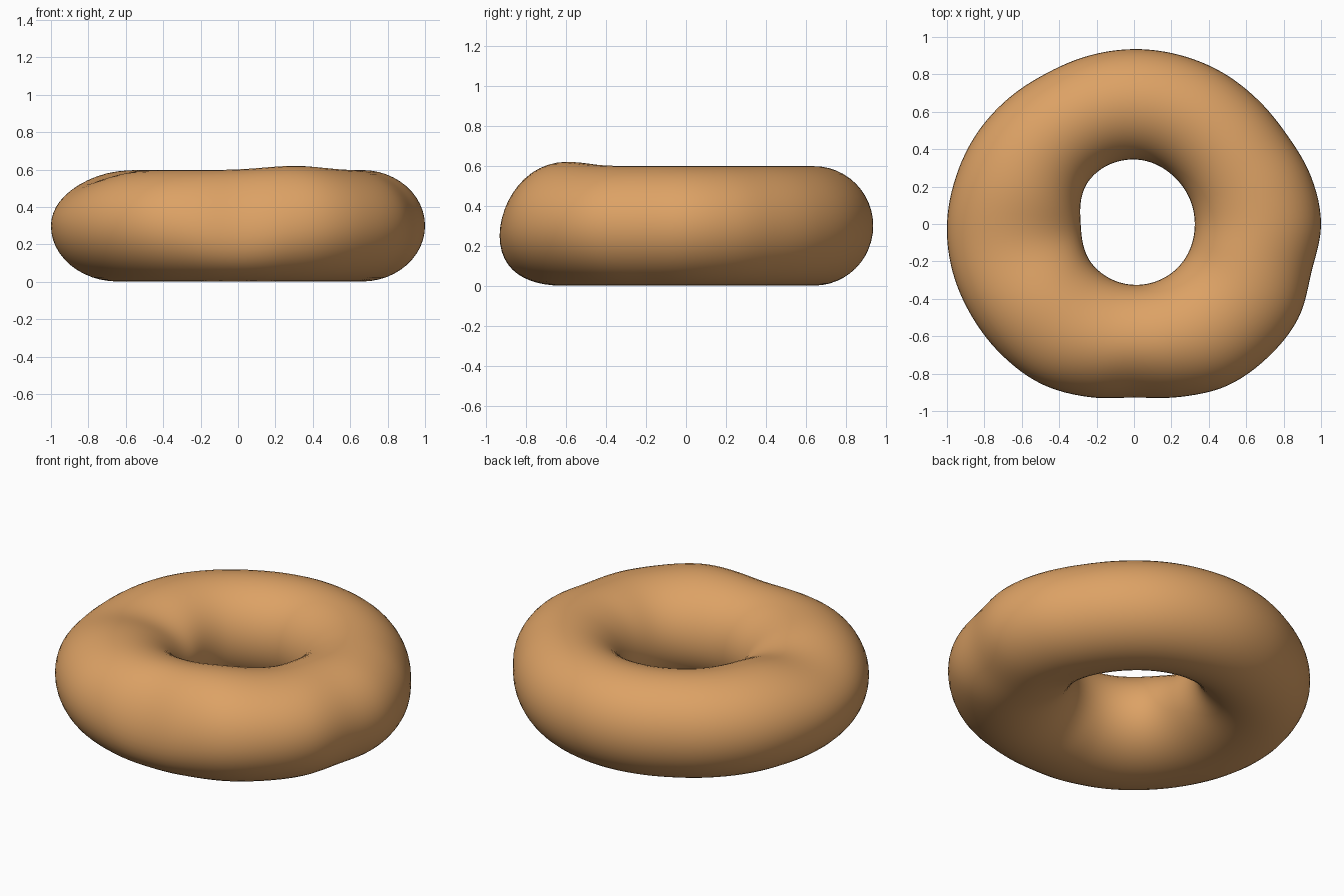
import bpy, bmesh
from math import sin, cos, radians, pi, exp, tau

if "Cube" in bpy.data.objects:
    bpy.data.objects.remove(bpy.data.objects["Cube"])

# Outer and inner radii around the ring, counter-clockwise from +x
OUTER = [1.0, .98, .947, .938, .938, .936, .935, .932, .932, .95, .97, .985,
         1.0, 1.003, .998, .995, .988, .957, .928, .957, .998, 1.01, 1.013, .983]
INNER = [.325, .33, .345, .335, .285, .31, .325, .33]


def loop_value(values, a):
    """Smooth closed interpolation through evenly spaced values."""
    n = len(values)
    f = (a % tau) / tau * n
    i = int(f)
    t = f - i
    p0, p1, p2, p3 = (values[(i + k) % n] for k in (-1, 0, 1, 2))
    return p1 + .5 * t * (p2 - p0 + t * (2 * p0 - 5 * p1 + 4 * p2 - p3
                          + t * (3 * (p1 - p2) + p3 - p0)))


def lump(a, centre, width):
    d = (a - radians(centre) + pi) % tau - pi
    return exp(-(d / radians(width)) ** 2)


# Lumpy dough ring: elliptical section swept around with uneven radii
SEG, SIDES = 144, 48
bm = bmesh.new()
rings = []
for i in range(SEG):
    a = tau * i / SEG
    ro, ri = loop_value(OUTER, a), loop_value(INNER, a)
    mid, half = (ro + ri) / 2, (ro - ri) / 2
    top = .298 + .022 * lump(a, 297, 20) - .045 * lump(a, 190, 20)
    ring = []
    for j in range(SIDES):
        b = tau * j / SIDES
        r = mid + half * cos(b)
        z = .3 + (top if sin(b) > 0 else .298) * sin(b)
        # flattened front leans slightly back
        z -= .06 * lump(a, 270, 20) * max(0, cos(b)) ** 2
        ring.append(bm.verts.new((r * cos(a), r * sin(a), z)))
    rings.append(ring)
for i in range(SEG):
    p, q = rings[i], rings[(i + 1) % SEG]
    for j in range(SIDES):
        k = (j + 1) % SIDES
        bm.faces.new((p[j], q[j], q[k], p[k])).smooth = True
bmesh.ops.recalc_face_normals(bm, faces=bm.faces)

mesh = bpy.data.meshes.new("doughnut")
bm.to_mesh(mesh)
bm.free()
ring_obj = bpy.data.objects.new("doughnut", mesh)
bpy.context.collection.objects.link(ring_obj)

# Golden dough colour
mat = bpy.data.materials.new("dough")
mat.diffuse_color = (.72, .36, .13, 1)
mat.use_nodes = True
mat.node_tree.nodes["Principled BSDF"].inputs["Base Color"].default_value = mat.diffuse_color
mesh.materials.append(mat)
